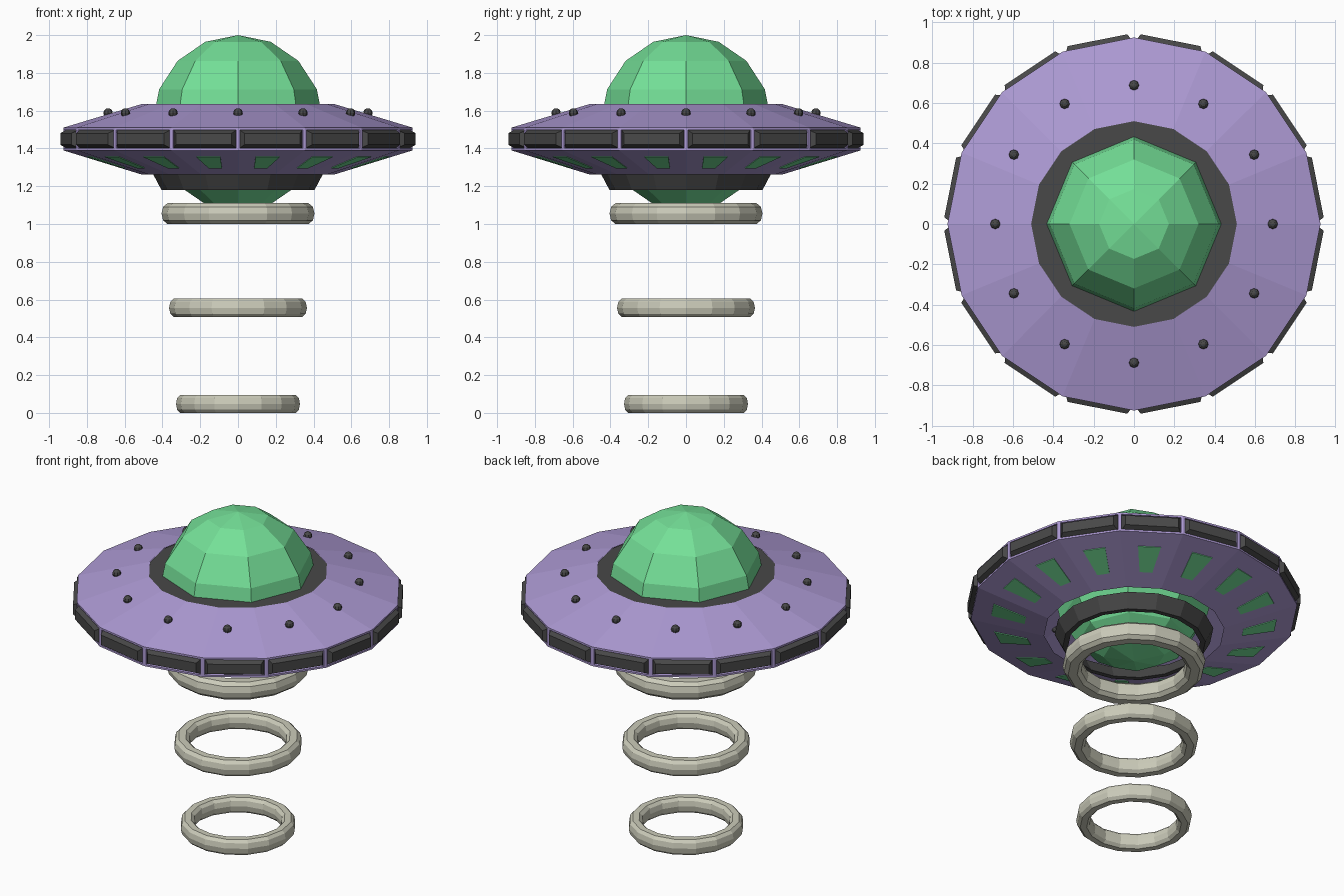
import bpy, bmesh, math
from mathutils import Vector, Matrix

if "Cube" in bpy.data.objects:
    bpy.data.objects.remove(bpy.data.objects["Cube"])


def material(name, rgb):
    m = bpy.data.materials.new(name)
    m.diffuse_color = (*rgb, 1)
    m.use_nodes = True
    m.node_tree.nodes["Principled BSDF"].inputs["Base Color"].default_value = m.diffuse_color
    return m


PURPLE = material("lilac hull", (0.42, 0.325, 0.66))
GREEN = material("green glass", (0.175, 0.74, 0.31))
DARK = material("dark metal", (0.065, 0.065, 0.065))
BEIGE = material("pale ring", (0.60, 0.60, 0.49))


def finish(bm, name, *mats):
    me = bpy.data.meshes.new(name)
    bm.to_mesh(me)
    bm.free()
    for m in mats:
        me.materials.append(m)
    ob = bpy.data.objects.new(name, me)
    bpy.context.collection.objects.link(ob)
    return ob


def lathe(profile, sides, closed=False):
    """Spin (radius, z) points around z; the first point sits on +x."""
    bm = bmesh.new()
    rows = []
    for i in range(sides):
        a = 2 * math.pi * i / sides
        rows.append([bm.verts.new((r * math.cos(a), r * math.sin(a), z)) for r, z in profile])
    n = len(profile)
    for i in range(sides):
        a, b = rows[i], rows[(i + 1) % sides]
        for j in range(n if closed else n - 1):
            k = (j + 1) % n
            bm.faces.new((a[j], b[j], b[k], a[k]))
    return bm


# Hull: sixteen-sided saucer shell, profile from the lower opening up to the deck
bm = lathe([(0.51, 1.262), (0.925, 1.39), (0.925, 1.51), (0.51, 1.635)], 16)
bm.normal_update()
# Rim windows: inset frame, recessed dark panel, bulging dark centre
rim = [f for f in bm.faces if abs(f.normal.z) < 0.1]
bmesh.ops.inset_individual(bm, faces=rim, thickness=0.016, depth=0)
bmesh.ops.inset_individual(bm, faces=rim, thickness=0.002, depth=-0.012)
for f in rim:
    f.material_index = 1
res = bmesh.ops.inset_individual(bm, faces=rim, thickness=0.024, depth=0.034)
for f in res["faces"] + rim:
    f.material_index = 1
finish(bm, "hull", PURPLE, DARK)

# Deck: dark ring around the dome
finish(lathe([(0.51, 1.633), (0.38, 1.633)], 16), "deck", DARK)

# Glass dome: eight-sided stretched ball, showing above and below the hull
bm = bmesh.new()
bmesh.ops.create_uvsphere(bm, u_segments=8, v_segments=8, radius=1,
                          matrix=Matrix.Translation((0, 0, 1.535)) @ Matrix.Diagonal((0.452, 0.452, 0.465, 1)))
finish(bm, "glass_dome", GREEN)

# Collar: dark tapered band under the hull
finish(lathe([(0.45, 1.265), (0.405, 1.18), (0.375, 1.18), (0.42, 1.265)], 16, True), "collar", DARK)

# Belly windows: one thin green trapezoid on each lower hull face
bm = bmesh.new()
apothem = math.cos(math.pi / 16)


def belly_point(r, side, lift):
    z = 1.262 + (r - 0.51) / 0.415 * 0.128
    return Vector((r * apothem, side, z - lift))


for i in range(16):
    rot = Matrix.Rotation((i + 0.5) * math.pi / 8, 3, 'Z')
    outline = [(0.63, -0.036), (0.63, 0.036), (0.82, 0.065), (0.82, -0.065)]
    low = [bm.verts.new(rot @ belly_point(r, s, 0.004)) for r, s in outline]
    high = [bm.verts.new(rot @ belly_point(r, s, -0.003)) for r, s in outline]
    bm.faces.new(low)
    for j in range(4):
        k = (j + 1) % 4
        bm.faces.new((low[j], low[k], high[k], high[j]))
bmesh.ops.recalc_face_normals(bm, faces=bm.faces)
finish(bm, "belly_windows", GREEN)

# Studs: twelve small balls on the upper hull
bm = bmesh.new()
for i in range(12):
    a = i * math.pi / 6
    bmesh.ops.create_uvsphere(bm, u_segments=8, v_segments=6, radius=0.025,
                              matrix=Matrix.Translation((0.688 * math.cos(a), 0.688 * math.sin(a), 1.588)))
finish(bm, "studs", DARK)

# Beam rings: three shrinking rings below the saucer
for name, outer, half_w, z, half_h in (("upper_ring", 0.405, 0.057, 1.055, 0.055),
                                       ("middle_ring", 0.365, 0.046, 0.556, 0.049),
                                       ("lower_ring", 0.328, 0.041, 0.048, 0.048)):
    quarter = [(1, 0), (0.85, 0.65), (0.45, 1)]
    upper = quarter + [(-x, y) for x, y in reversed(quarter)]
    section = upper + [(x, -y) for x, y in reversed(upper[1:-1])]
    bm = lathe([(outer - half_w + x * half_w, z + y * half_h) for x, y in section], 16, True)
    bmesh.ops.recalc_face_normals(bm, faces=bm.faces)
    finish(bm, name, BEIGE)
